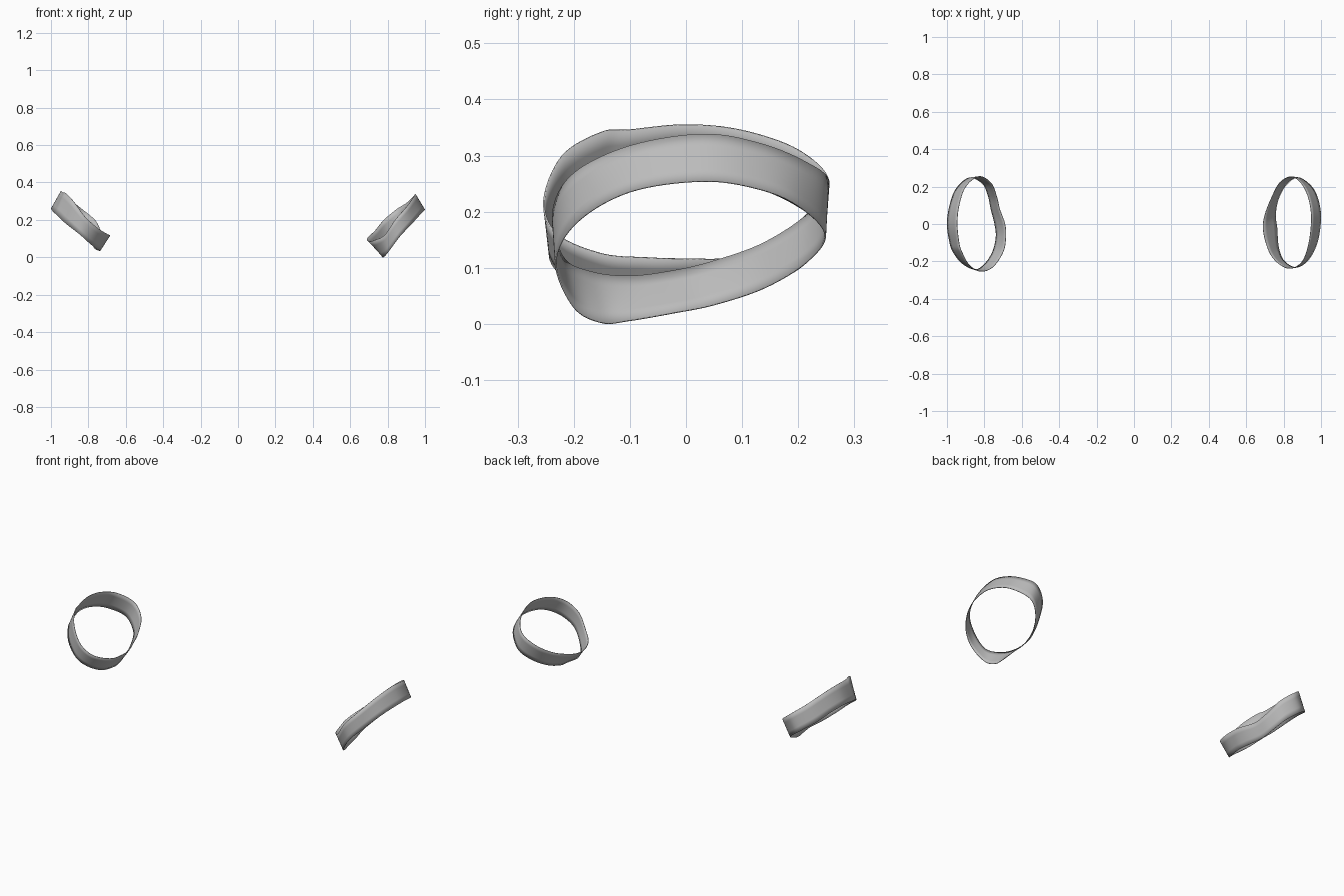
import bpy, bmesh
from mathutils import Vector

STEPS, ROWS = 8, 4

fabric = bpy.data.materials.new("grey fabric")
fabric.diffuse_color = (0.5, 0.5, 0.5, 1)


def smooth_loop(points):
    """Closed Catmull-Rom curve through the points."""
    p = [Vector(q) for q in points]
    n, out = len(p), []
    for i in range(n):
        a, b, c, d = p[i - 1], p[i], p[(i + 1) % n], p[(i + 2) % n]
        for s in range(STEPS):
            t = s / STEPS
            out.append(0.5 * (2 * b + (c - a) * t + (2 * a - 5 * b + 4 * c - d) * t * t
                              + (3 * b - a - 3 * c + d) * t ** 3))
    return out


def make_band(name, stations):
    """Thin open band lofted between its upper and lower rims."""
    upper = smooth_loop([s[0] for s in stations])
    lower = smooth_loop([s[1] for s in stations])
    n = len(upper)
    bm = bmesh.new()
    rows = [[bm.verts.new(u.lerp(l, r / ROWS)) for u, l in zip(upper, lower)]
            for r in range(ROWS + 1)]
    for r in range(ROWS):
        for i in range(n):
            j = (i + 1) % n
            bm.faces.new((rows[r][i], rows[r + 1][i], rows[r + 1][j], rows[r][j]))
    bmesh.ops.recalc_face_normals(bm, faces=bm.faces)
    mesh = bpy.data.meshes.new(name)
    bm.to_mesh(mesh)
    bm.free()
    mesh.materials.append(fabric)
    ob = bpy.data.objects.new(name, mesh)
    bpy.context.collection.objects.link(ob)
    mod = ob.modifiers.new("thickness", 'SOLIDIFY')
    mod.thickness, mod.offset = 0.003, 0
    bpy.context.view_layer.objects.active = ob
    ob.select_set(True)
    bpy.ops.object.shade_smooth_by_angle(angle=0.7)
    ob.select_set(False)


# Right cuff: (upper rim, lower rim) stations, outer side -> back -> inner -> front
make_band("right_cuff", [
    ((0.948, 0.03, 0.338), (0.999, 0.03, 0.254)),
    ((0.935, 0.13, 0.322), (0.985, 0.13, 0.24)),
    ((0.90, 0.21, 0.29), (0.95, 0.20, 0.21)),
    ((0.845, 0.253, 0.255), (0.88, 0.248, 0.16)),
    ((0.78, 0.222, 0.20), (0.82, 0.215, 0.11)),
    ((0.735, 0.14, 0.145), (0.775, 0.14, 0.064)),
    ((0.70, 0.05, 0.112), (0.757, 0.05, 0.034)),
    ((0.69, -0.02, 0.095), (0.765, -0.02, 0.02)),
    ((0.705, -0.10, 0.085), (0.77, -0.10, 0.006)),
    ((0.735, -0.17, 0.093), (0.78, -0.15, 0.002)),
    ((0.785, -0.22, 0.12), (0.805, -0.20, 0.03)),
    ((0.84, -0.237, 0.20), (0.865, -0.232, 0.11)),
    ((0.90, -0.20, 0.268), (0.93, -0.195, 0.18)),
    ((0.935, -0.10, 0.317), (0.98, -0.10, 0.235)),
])

# Left cuff: outer side -> front -> inner -> back
make_band("left_cuff", [
    ((-0.945, 0.0, 0.355), (-0.999, 0.0, 0.26)),
    ((-0.935, -0.10, 0.346), (-0.985, -0.10, 0.24)),
    ((-0.92, -0.15, 0.342), (-0.967, -0.15, 0.225)),
    ((-0.88, -0.22, 0.30), (-0.92, -0.21, 0.18)),
    ((-0.82, -0.253, 0.22), (-0.85, -0.243, 0.125)),
    ((-0.755, -0.23, 0.16), (-0.80, -0.215, 0.08)),
    ((-0.70, -0.15, 0.125), (-0.757, -0.15, 0.045)),
    ((-0.685, -0.07, 0.118), (-0.738, -0.07, 0.036)),
    ((-0.69, 0.0, 0.116), (-0.745, 0.0, 0.036)),
    ((-0.718, 0.08, 0.118), (-0.765, 0.08, 0.045)),
    ((-0.735, 0.15, 0.145), (-0.78, 0.15, 0.07)),
    ((-0.765, 0.22, 0.20), (-0.81, 0.215, 0.11)),
    ((-0.83, 0.254, 0.255), (-0.88, 0.247, 0.165)),
    ((-0.90, 0.20, 0.31), (-0.95, 0.19, 0.215)),
    ((-0.935, 0.10, 0.345), (-0.985, 0.10, 0.25)),
])
